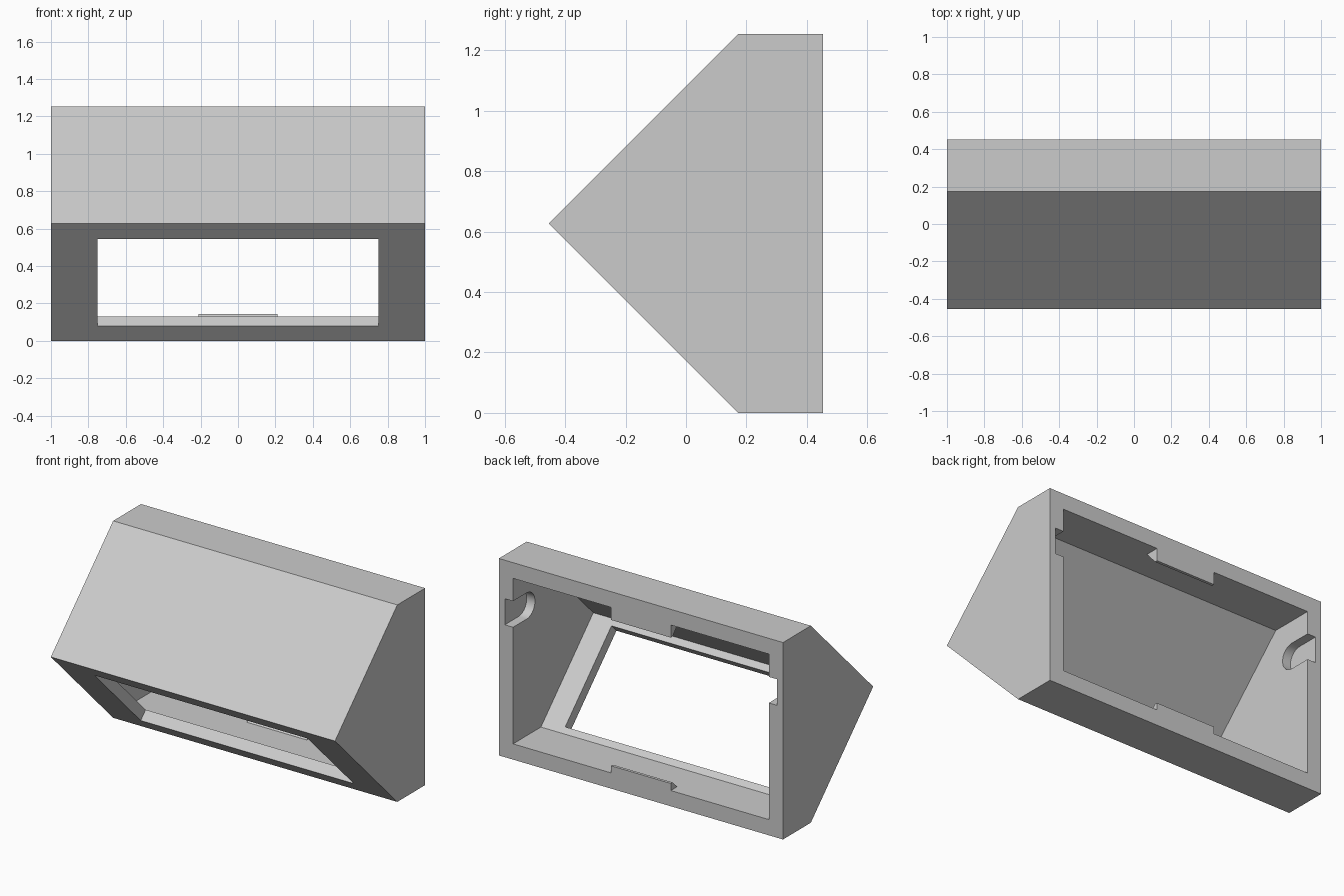
import bpy
import bmesh
import math

cube = bpy.data.objects.get("Cube")
if cube:
    bpy.data.objects.remove(cube, do_unlink=True)

# Overall sizes
HALF_W, BACK, SHOULDER, TOP = 1.0, 0.453, 0.173, 1.253
MID = TOP / 2
WALL = 0.1

grey = bpy.data.materials.new("light_grey")
grey.use_nodes = True
grey.diffuse_color = (0.6, 0.6, 0.6, 1)
grey.node_tree.nodes["Principled BSDF"].inputs["Base Color"].default_value = (0.6, 0.6, 0.6, 1)


def prism(name, profile, half_width):
    """Extrude a (y, z) profile symmetrically along x."""
    bm = bmesh.new()
    face = bm.faces.new([bm.verts.new((-half_width, y, z)) for y, z in profile])
    extruded = bmesh.ops.extrude_face_region(bm, geom=[face])["geom"]
    verts = [v for v in extruded if isinstance(v, bmesh.types.BMVert)]
    bmesh.ops.translate(bm, verts=verts, vec=(2 * half_width, 0, 0))
    bmesh.ops.recalc_face_normals(bm, faces=bm.faces)
    mesh = bpy.data.meshes.new(name)
    bm.to_mesh(mesh)
    bm.free()
    mesh.materials.append(grey)
    obj = bpy.data.objects.new(name, mesh)
    bpy.context.collection.objects.link(obj)
    return obj


def cut(target, cutter):
    """Subtract the cutter from the target, then discard it."""
    mod = target.modifiers.new("cut", "BOOLEAN")
    mod.operation = "DIFFERENCE"
    mod.solver = "EXACT"
    mod.object = cutter
    bpy.context.view_layer.objects.active = target
    bpy.ops.object.modifier_apply(modifier=mod.name)
    bpy.data.objects.remove(cutter, do_unlink=True)


def wedge_profile(base, direction, height, slope):
    """Latch tab: thin lip at the back edge, sloping away inside the cavity."""
    lip = BACK - 0.018
    tip = base + direction * height
    sunk = base - direction * 0.2
    return [(BACK + 0.3, sunk), (lip - slope, sunk), (lip - slope, base),
            (lip, tip), (BACK + 0.3, tip)]


# Housing with a pointed front
housing = prism("housing", [(BACK, 0), (BACK, TOP), (SHOULDER, TOP),
                            (SHOULDER - MID, MID), (SHOULDER, 0)], HALF_W)

# Cavity open at the back, leaving a latch tab at its top and bottom
inner = MID - WALL
cavity = prism("cavity", [(BACK + 0.15, WALL), (BACK + 0.15, TOP - WALL), (SHOULDER, TOP - WALL),
                          (SHOULDER - inner, MID), (SHOULDER, WALL)], HALF_W - WALL)
cut(cavity, prism("top_tab", wedge_profile(TOP - WALL, -1, 0.08, 0.07), 0.21))
cut(cavity, prism("bottom_tab", wedge_profile(WALL, 1, 0.045, 0.045), 0.21))
cut(housing, cavity)

# Window cut square through the lower sloping wall
low, high, reach = 0.08, 0.545, 0.1
window = [(SHOULDER - z + s * reach, z + s * reach)
          for z, s in ((low, -1), (low, 1), (high, 1), (high, -1))]
cut(housing, prism("window", window, 0.75))

# Round-ended slots in both side walls, open at the back
radius, slot_y, slot_z = 0.083, 0.316, 0.925
arc = [math.pi * (0.5 + i / 24) for i in range(25)]
slot = [(slot_y + radius * math.cos(a), slot_z + radius * math.sin(a)) for a in arc]
slot += [(BACK + 0.2, slot_z - radius), (BACK + 0.2, slot_z + radius)]
cut(housing, prism("side_slots", slot, 0.958))

# Flat faces, with only the slot ends smoothed
housing.select_set(True)
bpy.context.view_layer.objects.active = housing
bpy.ops.object.shade_smooth_by_angle(angle=math.radians(20))
